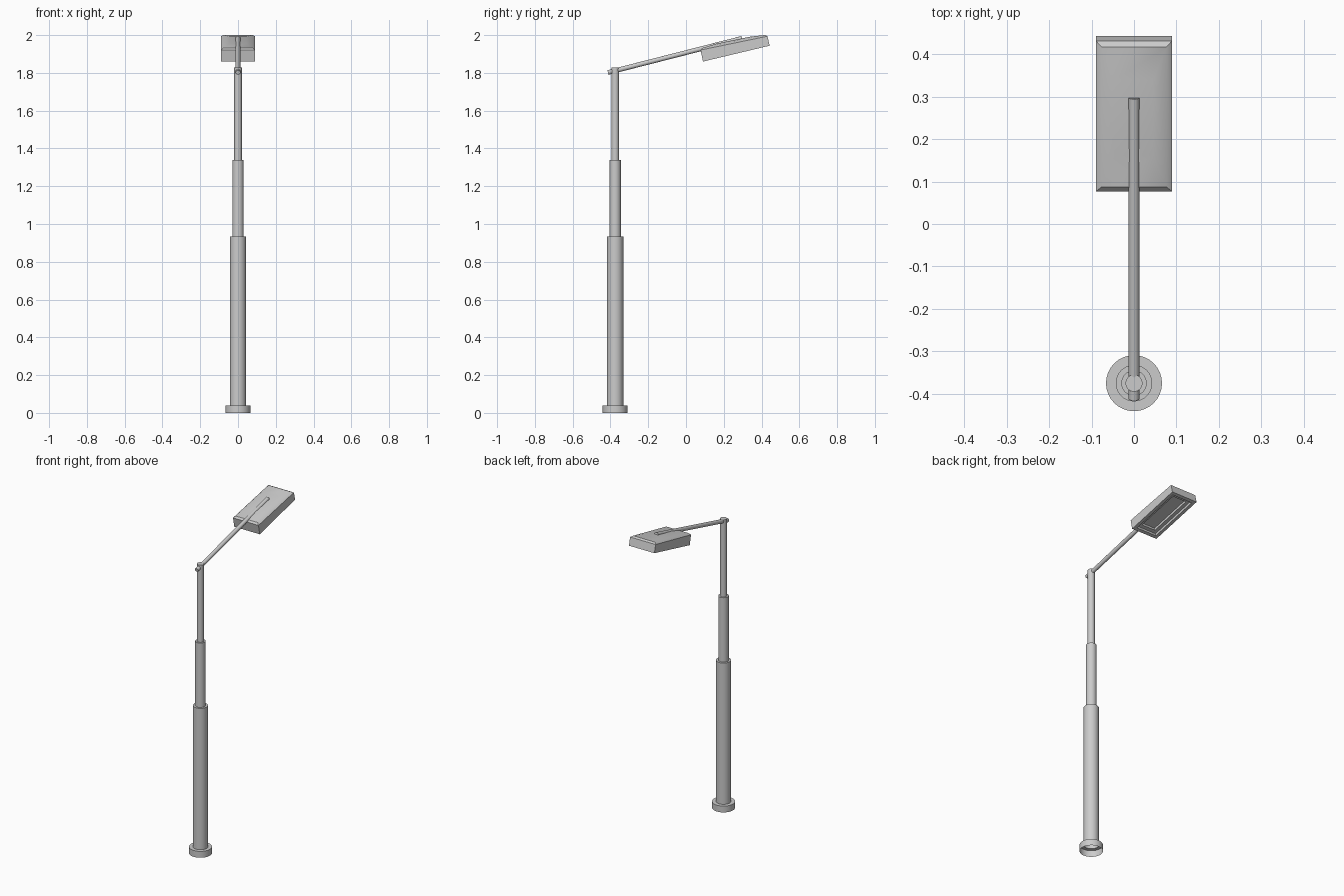
import bpy, bmesh, math
from mathutils import Vector, Matrix

if "Cube" in bpy.data.objects:
    bpy.data.objects.remove(bpy.data.objects["Cube"])

POLE_Y = -0.375


def make_object(name, bm):
    bmesh.ops.recalc_face_normals(bm, faces=bm.faces)
    mesh = bpy.data.meshes.new(name)
    bm.to_mesh(mesh)
    bm.free()
    ob = bpy.data.objects.new(name, mesh)
    bpy.context.collection.objects.link(ob)
    bpy.ops.object.select_all(action='DESELECT')
    ob.select_set(True)
    bpy.context.view_layer.objects.active = ob
    bpy.ops.object.shade_smooth_by_angle(angle=math.radians(30))
    return ob


def loft(bm, rings):
    """Bridge a list of equal-length vertex rings with quads."""
    vs = [[bm.verts.new(p) for p in ring] for ring in rings]
    for a, b in zip(vs, vs[1:]):
        for i in range(len(a)):
            j = (i + 1) % len(a)
            bm.faces.new((a[i], a[j], b[j], b[i]))
    return vs


def circle(r, z, n=32):
    return [(r * math.cos(2 * math.pi * i / n),
             POLE_Y + r * math.sin(2 * math.pi * i / n), z) for i in range(n)]


# Stepped pole with a hollow foot
profile = [(0.066, 0), (0.066, 0.04), (0.043, 0.04), (0.043, 0.933),
           (0.03, 0.933), (0.03, 1.34), (0.02, 1.34), (0.02, 1.828)]
bm = bmesh.new()
rings = loft(bm, [circle(r, z) for r, z in profile])
bm.faces.new(rings[-1])
make_object("pole", bm)

# Slanted arm passing through the pole top
start, end = Vector((0, -0.413, 1.802)), Vector((0, 0.297, 1.983))
axis = end - start
bm = bmesh.new()
bmesh.ops.create_cone(
    bm, cap_ends=True, segments=24, radius1=0.0125, radius2=0.0125, depth=axis.length,
    matrix=Matrix.Translation((start + end) / 2) @ axis.to_track_quat('Z', 'Y').to_matrix().to_4x4())
make_object("arm", bm)


# Lamp head: stepped recess below, tilted walls, crowned top
def head_ring(near, far, inset_x, inset_y, lift):
    near, far = Vector((0, *near)), Vector((0, *far))
    d = (far - near).normalized()
    up = Vector((0, -d.z, d.y)) * lift
    a, b = near + d * inset_y + up, far - d * inset_y + up
    h = Vector((0.089 - inset_x, 0, 0))
    return [a - h, a + h, b + h, b - h]


under = ((0.09, 1.86), (0.443, 1.944))
top = ((0.077, 1.921), (0.431, 1.994))
rings = [head_ring(*under, i, i, l) for i, l in
         ((0.042, 0.03), (0.042, 0.015), (0.02, 0.015), (0.02, 0), (0, 0))]
rings += [head_ring(*top, x, y, l) for x, y, l in
          ((0, 0, 0), (0.012, 0.012, 0.009), (0.044, 0.09, 0.016))]
bm = bmesh.new()
vs = loft(bm, rings)
bm.faces.new(vs[0])
bm.faces.new(vs[-1])
make_object("lamp_head", bm)
